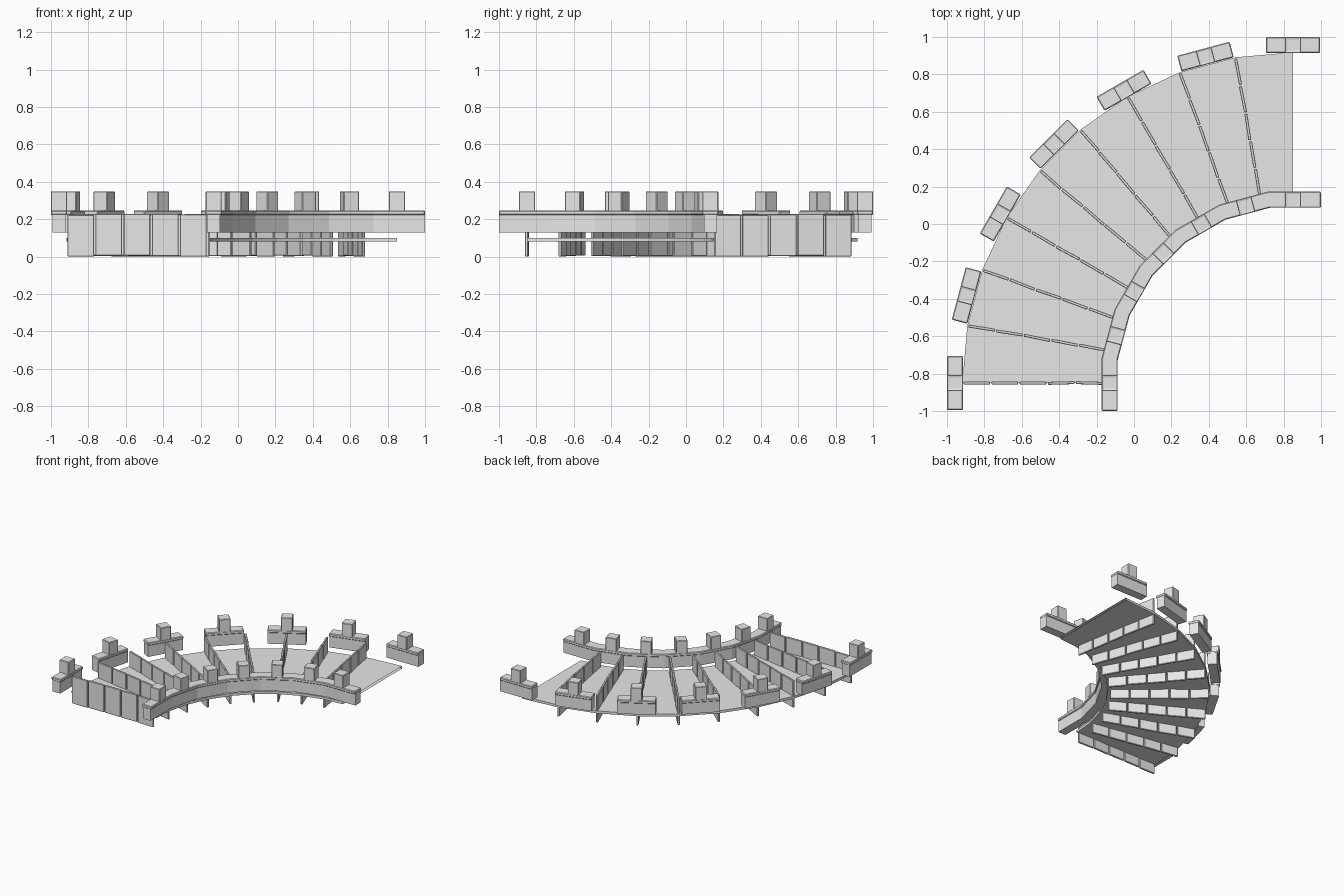
import bpy, bmesh, math, random
from mathutils import Matrix, Vector

if "Cube" in bpy.data.objects:
    bpy.data.objects.remove(bpy.data.objects["Cube"])

random.seed(4)
CX, CY = 0.85, -0.85            # centre of the quarter bend
R_IN, R_OUT = 0.98, 1.807       # parapet centre lines

grey = bpy.data.materials.new("stone grey")
grey.diffuse_color = (0.8, 0.8, 0.8, 1)
grey.use_nodes = True
grey.node_tree.nodes["Principled BSDF"].inputs["Base Color"].default_value = grey.diffuse_color


def finish(name, bm, bevel=0.0):
    bmesh.ops.recalc_face_normals(bm, faces=bm.faces)
    me = bpy.data.meshes.new(name)
    bm.to_mesh(me)
    bm.free()
    me.materials.append(grey)
    ob = bpy.data.objects.new(name, me)
    bpy.context.collection.objects.link(ob)
    if bevel:
        m = ob.modifiers.new("bevel", 'BEVEL')
        m.width, m.segments, m.limit_method = bevel, 1, 'ANGLE'
    return ob


def frame(r, deg, turn=0.0):
    # local x = radial outwards, local y = tangential
    a = math.radians(deg)
    return (Matrix.Translation((CX + r * math.cos(a), CY + r * math.sin(a), 0))
            @ Matrix.Rotation(a + turn, 4, 'Z'))


def box(bm, mat, size, z0, z1):
    m = mat @ Matrix.Translation((0, 0, (z0 + z1) / 2)) @ Matrix.Diagonal((size[0], size[1], z1 - z0, 1))
    return bmesh.ops.create_cube(bm, size=1, matrix=m)['verts']


def sweep(bm, stations, z0, z1, caps=True):
    # stations: (inner xy, outer xy) pairs joined into a solid strip
    rings = [[bm.verts.new((*p, z)) for p, z in ((i, z0), (o, z0), (o, z1), (i, z1))]
             for i, o in stations]
    for a, b in zip(rings, rings[1:]):
        for k in range(4):
            bm.faces.new((a[k], a[(k + 1) % 4], b[(k + 1) % 4], b[k]))
    if caps:
        bm.faces.new(rings[0])
        bm.faces.new(rings[-1])


def polar(r, deg):
    a = math.radians(deg)
    return (CX + r * math.cos(a), CY + r * math.sin(a))


def mitred(half):
    # stations of the inner parapet: straight ends, mitres between posts
    st = [tuple((1.0, CY + R_IN + s) for s in (-half, half))]
    for k in range(6):
        d = 97.5 + 15 * k
        st.append(tuple(polar((R_IN + s) / math.cos(math.radians(7.5)), d) for s in (-half, half)))
    st.append(tuple((CX - R_IN - s, -1.0) for s in (-half, half)))
    return st


# thin deck, open at both joining ends
bm = bmesh.new()
sweep(bm, [(polar(1.0, 90 + 10 * k), polar(1.768, 90 + 10 * k)) for k in range(10)], 0.08, 0.10, caps=False)
finish("deck", bm)

# nine rows of five upright planks crossing the deck
bm = bmesh.new()
pitch = 0.15
for k in range(1, 10):
    for j in range(5):
        m = frame(1.015 + pitch * (j + 0.5), 90 + 10 * k, random.uniform(-0.03, 0.03))
        dz = random.uniform(-0.003, 0.003)
        box(bm, m, (0.142, 0.016), 0.005 + dz, 0.228 + dz)
lo = min(v.co.z for v in bm.verts)
bmesh.ops.translate(bm, verts=bm.verts, vec=(0, 0, -lo))
finish("upright_planks", bm, 0.003)

# continuous inner parapet: beam and overhanging cap
bm = bmesh.new()
sweep(bm, mitred(0.035), 0.13, 0.225)
finish("inner_beam", bm)
bm = bmesh.new()
sweep(bm, mitred(0.043), 0.222, 0.247)
finish("inner_cap", bm, 0.005)

# separate outer parapet blocks, one under each post
beam, cap = bmesh.new(), bmesh.new()
for k in range(7):
    m = frame(R_OUT, 90 + 15 * k)
    box(beam, m, (0.07, 0.288), 0.13, 0.225)
    box(cap, m, (0.086, 0.29), 0.222, 0.247)
finish("outer_beams", beam)
finish("outer_caps", cap, 0.005)

# posts with a small sunken square on top
for name, r in (("inner_posts", R_IN), ("outer_posts", R_OUT)):
    bm = bmesh.new()
    for k in range(7):
        box(bm, frame(r, 90 + 15 * k), (0.086, 0.086), 0.24, 0.35)
    bm.normal_update()
    tops = [f for f in bm.faces if f.normal.z > 0.9]
    bmesh.ops.inset_individual(bm, faces=tops, thickness=0.018)
    for f in tops:
        bmesh.ops.translate(bm, verts=f.verts, vec=Vector((0, 0, -0.004)))
    finish(name, bm, 0.004)
